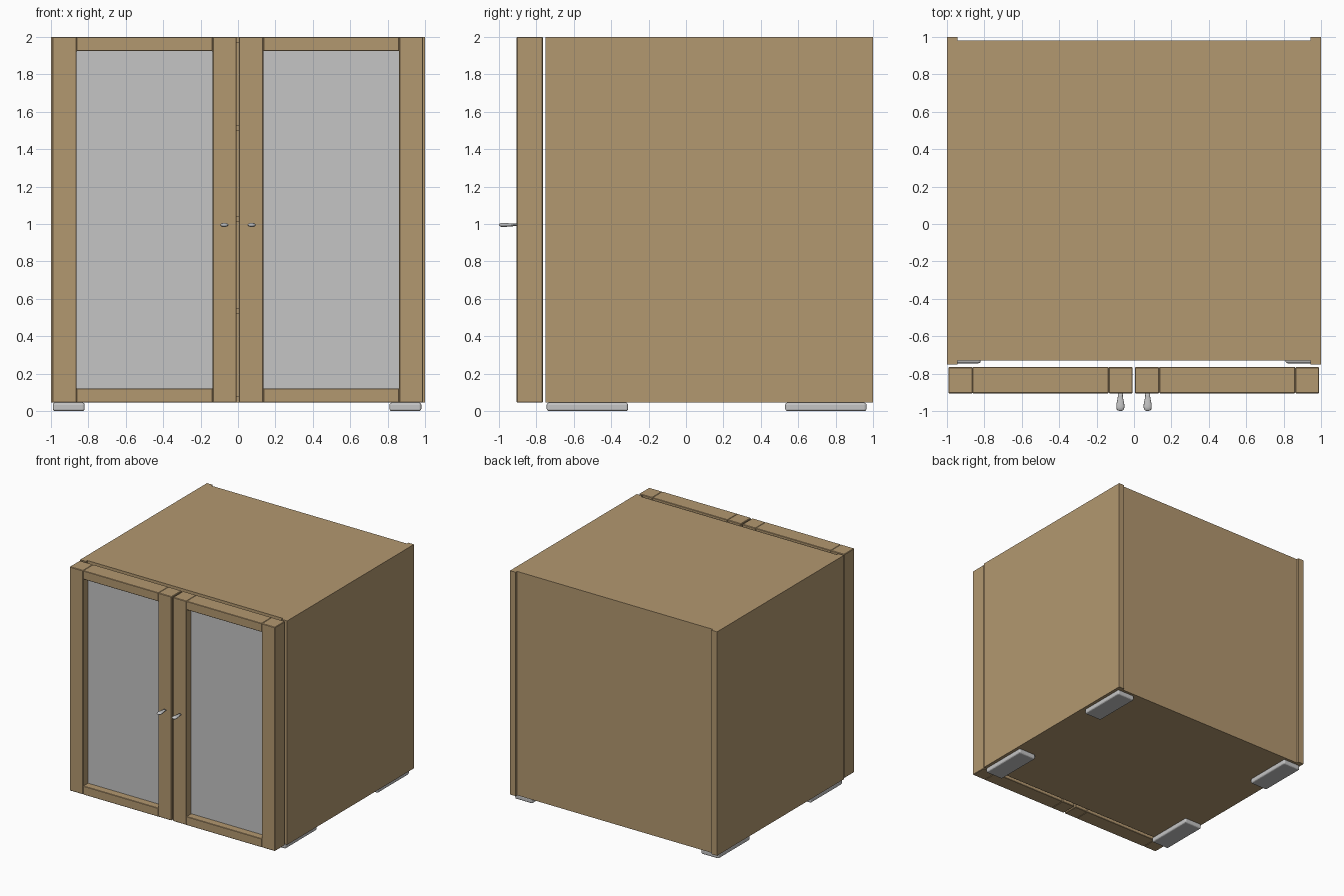
import bpy, bmesh, math
from mathutils import Matrix

if "Cube" in bpy.data.objects:
    bpy.data.objects.remove(bpy.data.objects["Cube"])


def material(name, rgb):
    m = bpy.data.materials.new(name)
    m.diffuse_color = (*rgb, 1)
    m.use_nodes = True
    m.node_tree.nodes["Principled BSDF"].inputs["Base Color"].default_value = m.diffuse_color
    return m


WOOD = material("tan wood", (0.45, 0.314, 0.162))
GREY = material("light grey", (0.56, 0.56, 0.56))


def finish(name, bm, mat):
    me = bpy.data.meshes.new(name)
    bmesh.ops.recalc_face_normals(bm, faces=bm.faces[:])
    bm.to_mesh(me)
    bm.free()
    me.materials.append(mat)
    ob = bpy.data.objects.new(name, me)
    bpy.context.collection.objects.link(ob)
    return ob


def box(name, x, y, z, mat=WOOD, bevel=0, segments=2):
    """Box from (min, max) ranges on each axis, with optional rounded edges."""
    bm = bmesh.new()
    bmesh.ops.create_cube(bm, size=1)
    for v in bm.verts:
        v.co = [r[0] if c < 0 else r[1] for c, r in zip(v.co, (x, y, z))]
    if bevel:
        bmesh.ops.bevel(bm, geom=bm.edges[:], offset=bevel, segments=segments,
                        profile=0.5, affect='EDGES')
    return finish(name, bm, mat)


# Carcass: sides stand proud of the top, bottom and back
BASE = 0.045
for side, x in (("left", (-1, -0.945)), ("right", (0.945, 1))):
    box(side + "_side_panel", x, (-0.75, 1), (BASE, 2))
INNER = (-0.945, 0.945)
box("top_panel", INNER, (-0.73, 0.98), (1.97, 2))
box("bottom_panel", INNER, (-0.73, 0.98), (BASE, 0.077))
box("back_panel", INNER, (0.955, 0.98), (0.077, 1.97))

# Shelves
for i, z in enumerate((0.52, 1.01, 1.50)):
    box(f"shelf_{i + 1}", INNER, (-0.73, 0.955), (z, z + 0.03))

# Doors: two stiles, two rails and a recessed pane
DEPTH = (-0.905, -0.765)
for side, x0, x1 in (("left", -0.993, -0.008), ("right", 0.005, 0.99)):
    a, b = x0 + 0.13, x1 - 0.128
    box(side + "_door_stile_a", (x0, a), DEPTH, (BASE, 2), bevel=0.004, segments=1)
    box(side + "_door_stile_b", (b, x1), DEPTH, (BASE, 2), bevel=0.004, segments=1)
    box(side + "_door_bottom_rail", (a, b), DEPTH, (BASE, 0.12), bevel=0.003, segments=1)
    box(side + "_door_top_rail", (a, b), DEPTH, (1.925, 2), bevel=0.003, segments=1)
    box(side + "_door_pane", (a, b), (-0.84, -0.83), (0.12, 1.925), GREY)

# Handles: flattened turned knobs pointing forward
PROFILE = [(0, 0), (0.014, 0), (0.013, 0.015), (0.016, 0.035), (0.021, 0.06),
           (0.022, 0.075), (0.019, 0.088), (0.011, 0.094), (0, 0.096)]
for side, hx in (("left", -0.073), ("right", 0.073)):
    bm = bmesh.new()
    verts = [bm.verts.new((r, -d, 0)) for r, d in PROFILE]
    edges = [bm.edges.new(p) for p in zip(verts, verts[1:])]
    bmesh.ops.spin(bm, geom=verts + edges, cent=(0, 0, 0), axis=(0, 1, 0),
                   angle=math.tau, steps=20)
    bmesh.ops.remove_doubles(bm, verts=bm.verts[:], dist=0.0005)
    bm.transform(Matrix.Translation((hx, -0.904, 0.995)) @ Matrix.Diagonal((1, 1, 0.5, 1)))
    for f in bm.faces:
        f.smooth = True
    finish(side + "_handle", bm, GREY)

# Feet: flat rounded pads under the corners
for side, x in (("left", (-0.99, -0.82)), ("right", (0.81, 0.98))):
    for end, y in (("front", (-0.745, -0.31)), ("back", (0.53, 0.965))):
        box(f"{end}_{side}_foot", x, y, (0, BASE), GREY, bevel=0.012, segments=3)
